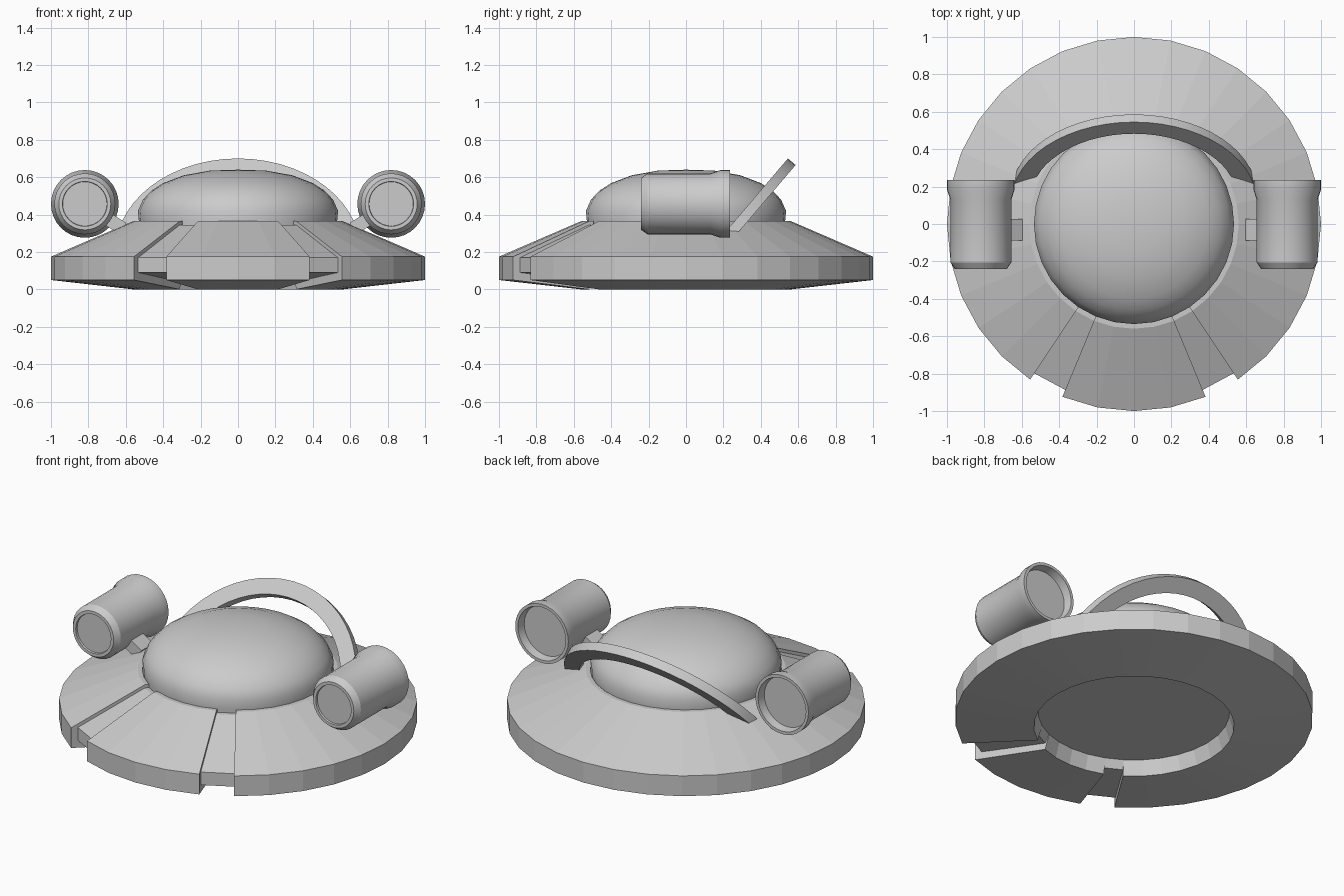
import bpy, bmesh
from math import cos, sin, radians, sqrt, asin, pi
from mathutils import Matrix, Vector

cube = bpy.data.objects.get("Cube")
if cube:
    bpy.data.objects.remove(cube, do_unlink=True)

GREY = (0.6, 0.6, 0.6, 1)
metal = bpy.data.materials.new("plain_grey")
metal.use_nodes = True
metal.diffuse_color = GREY
metal.node_tree.nodes["Principled BSDF"].inputs["Base Color"].default_value = GREY


def finish(name, bm, smooth=False):
    bmesh.ops.recalc_face_normals(bm, faces=bm.faces)
    mesh = bpy.data.meshes.new(name)
    bm.to_mesh(mesh)
    bm.free()
    mesh.materials.append(metal)
    ob = bpy.data.objects.new(name, mesh)
    bpy.context.collection.objects.link(ob)
    if smooth:
        bpy.ops.object.select_all(action='DESELECT')
        ob.select_set(True)
        bpy.context.view_layer.objects.active = ob
        bpy.ops.object.shade_smooth_by_angle(angle=radians(32))
    return ob


def sector(bm, profile, start, end, steps):
    """Sweep a closed (radius, height) section around z, with capped ends."""
    rings = []
    for i in range(steps + 1):
        a = radians(start + (end - start) * i / steps)
        rings.append([bm.verts.new((r * cos(a), r * sin(a), z)) for r, z in profile])
    n = len(profile)
    for a, b in zip(rings, rings[1:]):
        for j in range(n):
            k = (j + 1) % n
            bm.faces.new((a[j], a[k], b[k], b[j]))
    bm.faces.new(rings[0])
    bm.faces.new(rings[-1])


def lathe(profile, steps):
    """Full turn around z of a profile that starts and ends on the axis."""
    bm = bmesh.new()
    verts = [bm.verts.new((r, 0, z)) for r, z in profile]
    edges = [bm.edges.new(pair) for pair in zip(verts, verts[1:])]
    bmesh.ops.spin(bm, geom=verts + edges, axis=(0, 0, 1), cent=(0, 0, 0),
                   angle=2 * pi, steps=steps, use_duplicate=False)
    bmesh.ops.remove_doubles(bm, verts=bm.verts, dist=0.0005)
    return bm


# Saucer hull: large shell, front panel and two recessed slots between them
HULL = [(0.56, 0), (1, 0.05), (1, 0.175), (0.56, 0.365), (0.535, 0.365), (0.535, 0.09)]
SLOT = [(0.56, 0.04), (0.96, 0.09), (0.96, 0.17), (0.56, 0.345), (0.535, 0.345), (0.535, 0.09)]
STEP = 360 / 32
for name, section, first, count in (
        ("hull_shell", HULL, -5, 26), ("hull_front_panel", HULL, -10, 4),
        ("left_slot", SLOT, -6, 1), ("right_slot", SLOT, -11, 1)):
    bm = bmesh.new()
    sector(bm, section, first * STEP, (first + count) * STEP, count)
    finish(name, bm)

# Dome with its flat underside
DOME = [(0, 0.09), (0.535, 0.09), (0.53, 0.365), (0.535, 0.42), (0.508, 0.48),
        (0.46, 0.53), (0.4, 0.568), (0.29, 0.61), (0.15, 0.635), (0, 0.64)]
finish("dome", lathe(DOME, 32), True)

# Tilted arch behind the dome, a slab cut from a ring
OUTER, INNER, DROP, THICK = 0.656, 0.56, 0.17, 0.054
along = Vector((0, 0.648, 0.761))
across = Vector((0, 0.761, -0.648))
base = Vector((0, 0.23, 0.33))
bm = bmesh.new()
rows = []
STEPS = 24
for i in range(STEPS + 1):
    t = -1 + 2 * i / STEPS
    row = []
    for radius, depth in ((OUTER, 0), (INNER, 0), (INNER, THICK), (OUTER, THICK)):
        a = t * (pi / 2 - asin((DROP - 0.04) / radius))
        p = base + along * (radius * cos(a) - DROP) + across * depth
        p.x = radius * sin(a)
        row.append(bm.verts.new(p))
    rows.append(row)
for a, b in zip(rows, rows[1:]):
    for j in range(4):
        k = (j + 1) % 4
        bm.faces.new((a[j], a[k], b[k], b[j]))
bm.faces.new(rows[0])
bm.faces.new(rows[-1])
finish("rear_arch", bm, True)

# Engine pods on struts, one per side
POD = [(0, -0.228), (0.118, -0.228), (0.12, -0.24), (0.139, -0.24), (0.163, -0.205),
       (0.163, 0.13), (0.181, 0.185), (0.181, 0.235), (0.163, 0.235), (0.155, 0.185), (0, 0.185)]
for side, s in (("left", 1), ("right", -1)):
    bm = lathe(POD, 32)
    place = Matrix.Translation((s * 0.819, 0, 0.457)) @ Matrix.Rotation(-pi / 2, 4, 'X')
    bmesh.ops.transform(bm, matrix=place, verts=bm.verts)
    finish(side + "_engine", bm, True)

    bm = bmesh.new()
    bmesh.ops.create_cube(bm, size=1)
    place = (Matrix.Translation((s * 0.668, -0.03, 0.358))
             @ Matrix.Rotation(-s * radians(32), 4, 'Y')
             @ Matrix.Diagonal((0.124, 0.115, 0.07, 1)))
    bmesh.ops.transform(bm, matrix=place, verts=bm.verts)
    finish(side + "_strut", bm)
